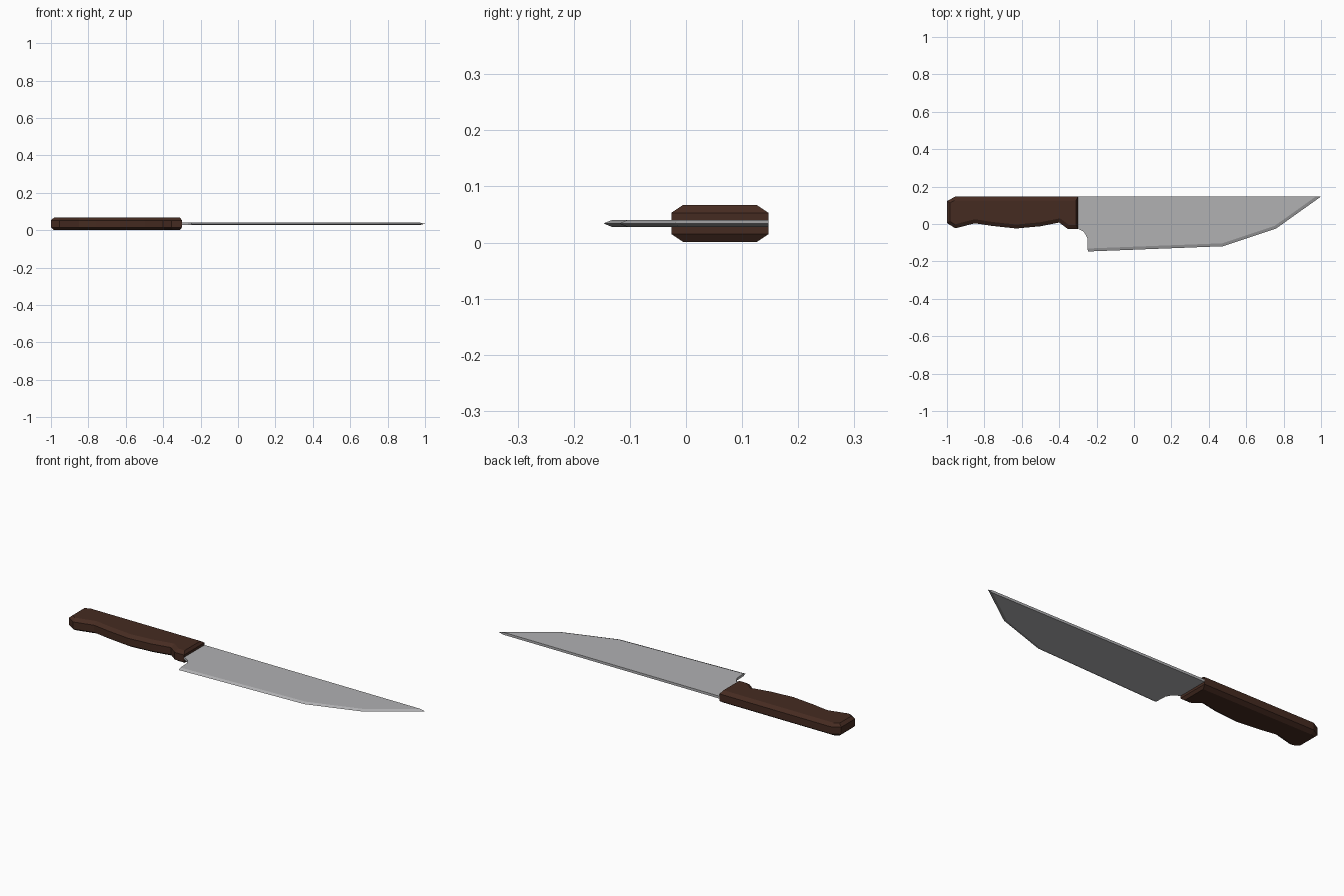
import bpy, bmesh
from mathutils import Vector
from mathutils.geometry import intersect_line_line

if "Cube" in bpy.data.objects:
    bpy.data.objects.remove(bpy.data.objects["Cube"])

MID = 0.034  # height of the blade plane


def material(name, rgb):
    m = bpy.data.materials.new(name)
    m.diffuse_color = (*rgb, 1)
    m.use_nodes = True
    m.node_tree.nodes["Principled BSDF"].inputs["Base Color"].default_value = m.diffuse_color
    return m


def inset(pts, dists):
    """Mitred inward offset of a counter-clockwise outline, one distance per edge."""
    n = len(pts)
    lines = []
    for i in range(n):
        a, b = Vector((*pts[i], 0)), Vector((*pts[(i + 1) % n], 0))
        d = (b - a).normalized()
        shift = Vector((-d.y, d.x, 0)) * dists[i]
        lines.append((a + shift, b + shift))
    return [intersect_line_line(*lines[i - 1], *lines[i])[0].xy for i in range(n)]


def loft(name, rings, mat):
    """Skin stacked outlines [(points, z), ...] and cap both ends."""
    bm = bmesh.new()
    loops = [[bm.verts.new((p[0], p[1], z)) for p in pts] for pts, z in rings]
    for lo, hi in zip(loops, loops[1:]):
        for i in range(len(lo)):
            j = (i + 1) % len(lo)
            bm.faces.new((lo[i], lo[j], hi[j], hi[i]))
    bm.faces.new(loops[0][::-1])
    bm.faces.new(loops[-1])
    bmesh.ops.recalc_face_normals(bm, faces=bm.faces)
    me = bpy.data.meshes.new(name)
    bm.to_mesh(me)
    bm.free()
    me.materials.append(mat)
    ob = bpy.data.objects.new(name, me)
    bpy.context.collection.objects.link(ob)
    return ob


wood = material("dark brown wood", (0.060, 0.024, 0.015))
steel = material("grey steel", (0.44, 0.44, 0.45))

# Handle: finger-grip outline with chamfered rims
grip = [(-1.0, 0.005), (-0.955, -0.023), (-0.85, 0.004), (-0.76, -0.010),
        (-0.63, -0.024), (-0.50, -0.012), (-0.40, 0.008), (-0.355, -0.026),
        (-0.30, -0.026), (-0.30, 0.147), (-0.955, 0.147), (-1.0, 0.122)]
dists = [0.021] * len(grip)
dists[8] = 0.010   # blade end has a narrower chamfer
dists[10] = dists[0] = dists[11] = 0.016
rim = inset(grip, dists)
loft("handle", [(rim, MID - 0.033), (grip, MID - 0.019),
                (grip, MID + 0.019), (rim, MID + 0.033)], wood)

# Blade: flat sides, bevelled cutting edge, notched heel
outline = [(-0.247, -0.147), (0.475, -0.119), (0.76, -0.024), (1.0, 0.147),
           (-0.30, 0.147), (-0.30, -0.024), (-0.268, -0.042), (-0.25, -0.073)]
flat = inset(outline, [0.016] * 3 + [0] * 5)
loft("blade", [(flat, MID - 0.0065), (outline, MID), (flat, MID + 0.0065)], steel)
